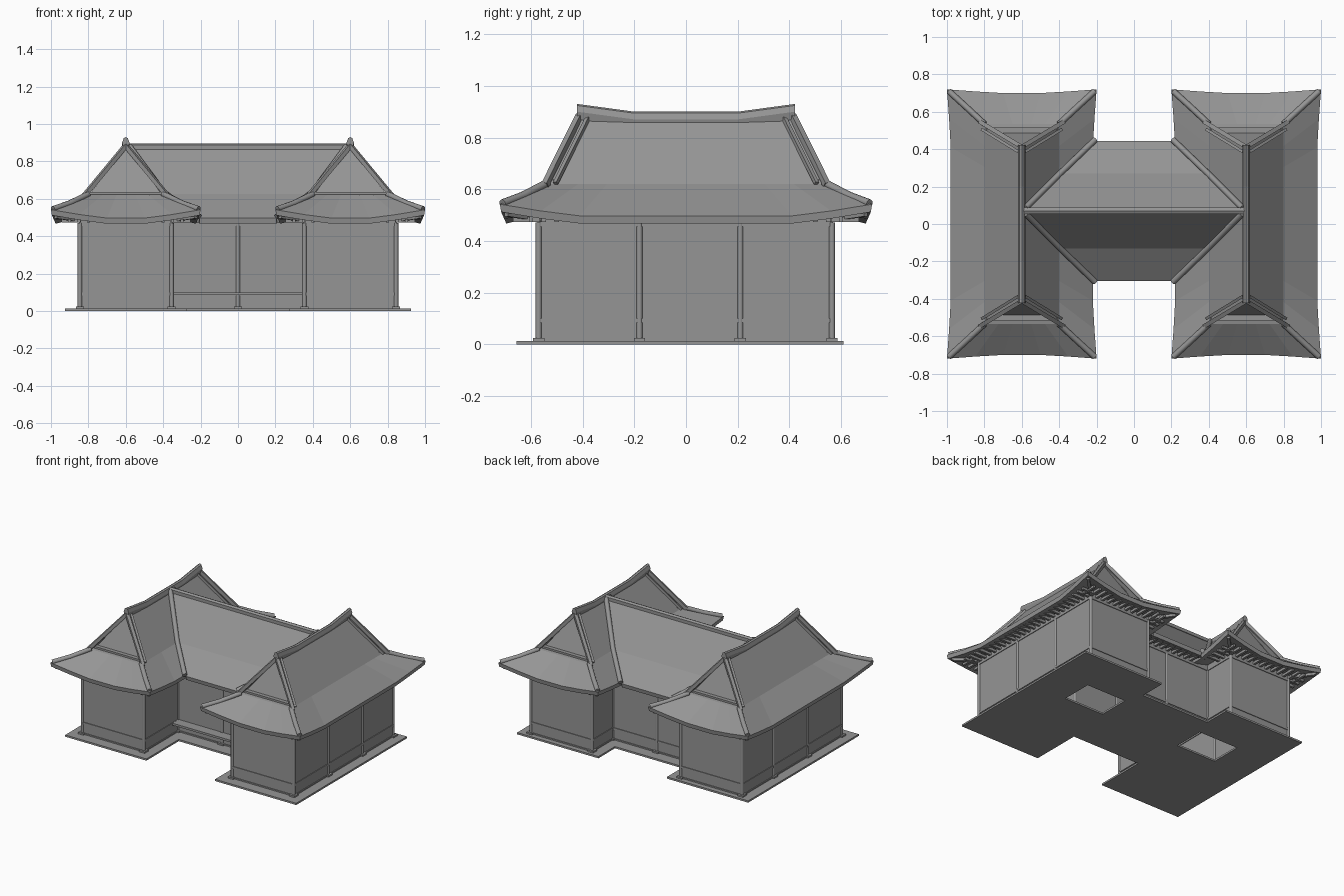
import bpy, bmesh, math
from mathutils import Matrix, Vector

if "Cube" in bpy.data.objects:
    bpy.data.objects.remove(bpy.data.objects["Cube"])

grey = bpy.data.materials.new("stone_grey")
grey.diffuse_color = (0.3, 0.3, 0.3, 1)
grey.use_nodes = True
grey.node_tree.nodes["Principled BSDF"].inputs["Base Color"].default_value = grey.diffuse_color


def finish(name, bm, smooth=False):
    bmesh.ops.remove_doubles(bm, verts=bm.verts, dist=0.0002)
    bmesh.ops.recalc_face_normals(bm, faces=bm.faces)
    me = bpy.data.meshes.new(name)
    bm.to_mesh(me)
    bm.free()
    me.materials.append(grey)
    ob = bpy.data.objects.new(name, me)
    bpy.context.collection.objects.link(ob)
    if smooth:
        bpy.context.view_layer.objects.active = ob
        ob.select_set(True)
        bpy.ops.object.shade_smooth_by_angle(angle=math.radians(40))
        ob.select_set(False)
    return ob


def box(bm, x0, x1, y0, y1, z0, z1):
    m = Matrix.Translation(((x0 + x1) / 2, (y0 + y1) / 2, (z0 + z1) / 2)) @ \
        Matrix.Diagonal((abs(x1 - x0), abs(y1 - y0), abs(z1 - z0), 1))
    r = bmesh.ops.create_cube(bm, size=1, matrix=m)
    bmesh.ops.recalc_face_normals(bm, faces=list({f for v in r["verts"] for f in v.link_faces}))


def grid(bm, rows, closed=False):
    vs = [[bm.verts.new(p) for p in r] for r in rows]
    n = len(rows[0])
    for a, b in zip(vs, vs[1:]):
        for i in range(n if closed else n - 1):
            j = (i + 1) % n
            bm.faces.new((a[i], a[j], b[j], b[i]))
    if closed:
        bm.faces.new(vs[0])
        bm.faces.new(vs[-1])


def sweep(bm, pts, r, n=8, phase=0.0):
    # round or square bar along a path
    pts = [Vector(p) for p in pts]
    rows = []
    for i, p in enumerate(pts):
        d = (pts[min(i + 1, len(pts) - 1)] - pts[max(i - 1, 0)]).normalized()
        s = d.cross(Vector((0, 0, 1))).normalized()
        u = s.cross(d)
        rows.append([p + r * (math.cos(a) * s + math.sin(a) * u)
                     for a in (phase + k * math.tau / n for k in range(n))])
    grid(bm, rows, True)


CX = 0.6            # wing centre line
HY = 0.07           # hall centre line
RZ, BZ, EZ = 0.88, 0.62, 0.497   # ridge, slope break and eave heights

# Floor slab: H-shaped plan with two openings
xs = [-0.925, -0.64, -0.32, -0.275, 0.275, 0.32, 0.64, 0.925]
ys = [-0.655, -0.285, 0.06, 0.29, 0.42, 0.61]
bm = bmesh.new()
for i in range(len(xs) - 1):
    for j in range(len(ys) - 1):
        notch = i == 3 and j in (0, 4)
        hole = i in (1, 5) and j == 2
        if not notch and not hole:
            bm.faces.new([bm.verts.new((x, y, 0)) for x, y in (
                (xs[i], ys[j]), (xs[i + 1], ys[j]), (xs[i + 1], ys[j + 1]), (xs[i], ys[j + 1]))])
bmesh.ops.remove_doubles(bm, verts=bm.verts, dist=0.0001)
top = bmesh.ops.extrude_face_region(bm, geom=bm.faces[:], use_keep_orig=True)["geom"]
bmesh.ops.translate(bm, vec=(0, 0, 0.013), verts=[g for g in top if isinstance(g, bmesh.types.BMVert)])
finish("floor_slab", bm)

# Walls, rails and posts, mirrored left and right
walls, rails, posts = bmesh.new(), bmesh.new(), bmesh.new()
runs = [(.845, -.57, .845, .565), (.355, -.57, .845, -.57), (.355, .565, .845, .565),
        (.355, -.57, .355, -.18), (.355, .33, .355, .565), (0, -.18, .355, -.18), (0, .33, .355, .33)]
spots = [(.845, -.57), (.845, -.18), (.845, .21), (.845, .565), (.355, -.57), (.355, -.18),
         (.355, .33), (.355, .565), (0, -.18), (0, .33)]
for s in (-1, 1):
    for x0, y0, x1, y1 in runs:
        def strip(target, h, z0, z1):
            hx, hy = (h, 0) if x0 == x1 else (0, h)
            box(target, s * (x0 - hx), s * (x1 + hx), y0 - hy, y1 + hy, z0, z1)
        strip(walls, 0.004, 0.013, 0.5)
        for z0, z1 in ((.013, .022), (.084, .1), (.455, .472)):
            strip(rails, 0.009, z0, z1)
    for x, y in spots:
        if x == 0 and s == 1:
            continue
        bmesh.ops.create_cone(posts, cap_ends=True, segments=12, radius1=.012, radius2=.012, depth=.46,
                              matrix=Matrix.Translation((s * x, y, .242)))
        box(posts, s * x - .022, s * x + .022, y - .022, y + .022, .012, .024)
finish("wall_panels", walls)
finish("wall_rails", rails)
finish("posts", posts, True)

# Veranda deck in the front recess
bm = bmesh.new()
box(bm, -.345, .345, -.255, -.18, .085, .1)
finish("veranda_deck", bm)


# Eave curve: flat in the middle, lifted and pushed out at the corners
def lift(t, flat):
    return max(0, (abs(t) - flat) / (1 - flat)) ** 1.2


TL = [-1, -.78, -.57, 0, .57, .78, 1]
TS = [-1, -.62, -.25, 0, .25, .62, 1]

for side, s in (("left", -1), ("right", 1)):
    c = CX * s
    # Curved hip-and-gable roof of one wing
    bm = bmesh.new()
    for k in (-1, 1):
        rows = [[(c, t * .41, RZ) for t in TL],
                [(c + k * .2, t * .535, BZ) for t in TL],
                [(c + k * (.38 + .02 * lift(t, .57)), t * .72, EZ + .045 * lift(t, .57)) for t in TL],
                [(c + k * (.375 + .02 * lift(t, .57)), t * .715, EZ - .03 + .045 * lift(t, .57)) for t in TL],
                [(c + k * .25, t * .57, .5) for t in TL]]
        grid(bm, rows)
        rows = [[(c + t * .19, k * .47, BZ + .012) for t in TS],
                [(c + t * .2, k * .535, BZ) for t in TS],
                [(c + t * .4, k * (.7 + .02 * lift(t, .25)), EZ + .045 * lift(t, .25)) for t in TS],
                [(c + t * .395, k * (.695 + .02 * lift(t, .25)), EZ - .03 + .045 * lift(t, .25)) for t in TS],
                [(c + t * .25, k * .57, .5) for t in TS]]
        grid(bm, rows)
    finish(side + "_wing_roof", bm)

    # Gable panels with sill
    bm = bmesh.new()
    for k in (-1, 1):
        bm.faces.new([bm.verts.new(p) for p in (
            (c, k * .395, RZ), (c - .2, k * .495, BZ - .005), (c + .2, k * .495, BZ - .005))])
        box(bm, c - .19, c + .19, k * .485, k * .515, BZ - .01, BZ + .017)
    finish(side + "_wing_gables", bm)

    # Sloping gable edge bars and hip caps
    bars, hips, beams = bmesh.new(), bmesh.new(), bmesh.new()
    for k in (-1, 1):
        for m in (-1, 1):
            sweep(bars, [(c, k * .412, RZ + .005), (c + m * .222, k * .545, BZ - .003)], .016, 4, math.pi / 4)
            sweep(bars, [(c, k * .375, RZ + .005), (c + m * .212, k * .505, BZ + .003)], .011, 4, math.pi / 4)
            sweep(hips, [(c + m * .2, k * .535, BZ + .005), (c + m * .3, k * .628, .576),
                         (c + m * .39, k * .71, .545)], .016, 10)
            sweep(beams, [(c + m * .24, k * .56, .485), (c + m * .375, k * .695, .505)], .014, 4, math.pi / 4)
    finish(side + "_wing_gable_bars", bars)
    finish(side + "_wing_hip_caps", hips, True)
    finish(side + "_wing_corner_beams", beams)

    # Ridge with raised ends
    bm = bmesh.new()
    rows = []
    for y, z in ((-.422, .93), (-.2, .9), (.2, .9), (.422, .93)):
        rows.append([(c + x, y, z + dz) for x, dz in (
            (-.013, -.06), (-.02, -.03), (-.011, -.006), (0, 0), (.011, -.006), (.02, -.03), (.013, -.06))])
    grid(bm, rows, True)
    finish(side + "_wing_ridge", bm)

# Hall roof between the wings
bm = bmesh.new()
for k in (-1, 1):
    grid(bm, [[(x * m, HY + k * d, z) for m in (-1, 1)] for x, d, z in (
        (.58, 0, RZ), (.385, .2, BZ + .005), (.205, .375, EZ), (.205, .37, EZ - .028), (.34, .25, .5))])
finish("hall_roof", bm)

# Hall ridge and valley caps
bm = bmesh.new()
grid(bm, [[(x, HY + y, z) for y, z in ((-.017, .865), (-.017, .888), (0, .896), (.017, .888), (.017, .865))]
          for x in (-.59, .59)], True)
finish("hall_ridge", bm)
bm = bmesh.new()
for s in (-1, 1):
    for k in (-1, 1):
        sweep(bm, [(s * .58, HY + k * .015, RZ), (s * .395, HY + k * .2, BZ + .012),
                   (s * .208, HY + k * .38, EZ + .008)], .016, 10)
finish("valley_caps", bm, True)

# Rafter ends under all eaves
bm = bmesh.new()
h, z0, z1 = .008, .474, .492
for s in (-1, 1):
    for i in range(-12, 13):
        y = i * .05
        box(bm, s * .84, s * .945, y - h, y + h, z0, z1)
        if y < -.3 or y > .43:
            box(bm, s * .255, s * .36, y - h, y + h, z0, z1)
    for i in range(-6, 7):
        x = s * CX + i * .05
        box(bm, x - h, x + h, -.67, -.565, z0, z1)
        box(bm, x - h, x + h, .56, .67, z0, z1)
for i in range(-5, 6):
    x = i * .05
    box(bm, x - h, x + h, -.275, -.175, z0, z1)
    box(bm, x - h, x + h, .325, .415, z0, z1)
finish("rafter_ends", bm)
